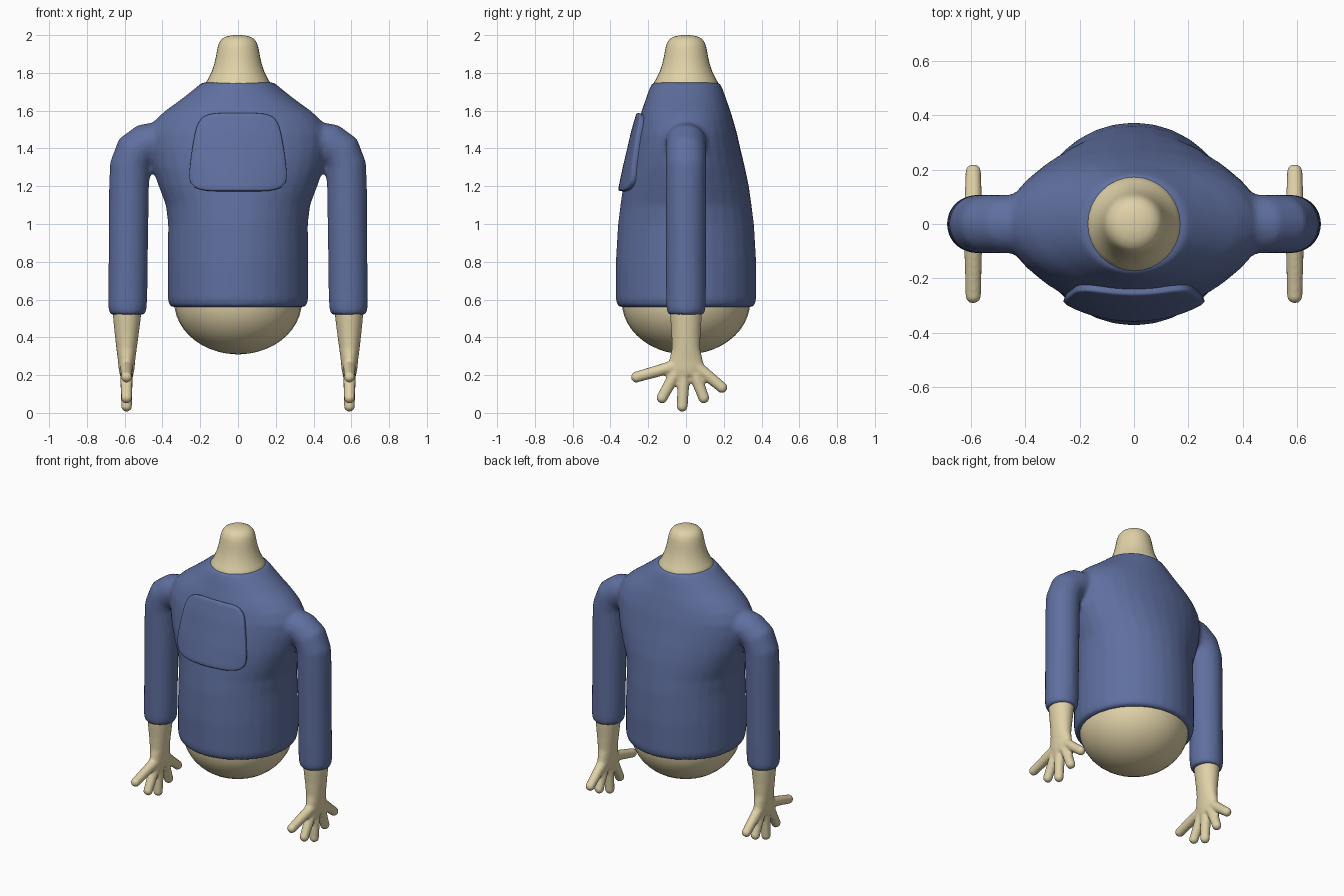
import bpy, bmesh, math
from mathutils import Vector, Matrix

cube = bpy.data.objects.get("Cube")
if cube:
    bpy.data.objects.remove(cube, do_unlink=True)


def material(name, colour):
    m = bpy.data.materials.new(name)
    m.use_nodes = True
    m.diffuse_color = colour
    bsdf = next(n for n in m.node_tree.nodes if n.type == 'BSDF_PRINCIPLED')
    bsdf.inputs["Base Color"].default_value = colour
    bsdf.inputs["Roughness"].default_value = 0.8
    return m


BLUE = material("sweater_blue", (0.115, 0.16, 0.35, 1))
SKIN = material("skin_cream", (0.74, 0.64, 0.39, 1))


def loft(bm, rings, side=1, n=32):
    """Closed tube through rings of (x, z, x radius, y radius, tilt in degrees)."""
    loops = []
    for x, z, ru, rv, tilt in rings:
        t = math.radians(tilt)
        loop = []
        for i in range(n):
            a = 2 * math.pi * i / n
            u = ru * math.cos(a)
            loop.append(bm.verts.new((side * (x + u * math.cos(t)),
                                      rv * math.sin(a), z + u * math.sin(t))))
        loops.append(loop)
    for a, b in zip(loops, loops[1:]):
        for i in range(n):
            j = (i + 1) % n
            bm.faces.new((a[i], a[j], b[j], b[i]))
    bm.faces.new(loops[0])
    bm.faces.new(loops[-1])


def finish(bm, name, mat):
    bmesh.ops.recalc_face_normals(bm, faces=bm.faces)
    me = bpy.data.meshes.new(name)
    bm.to_mesh(me)
    bm.free()
    me.materials.append(mat)
    ob = bpy.data.objects.new(name, me)
    bpy.context.collection.objects.link(ob)
    for o in bpy.context.selected_objects:
        o.select_set(False)
    ob.select_set(True)
    bpy.context.view_layer.objects.active = ob
    bpy.ops.object.shade_smooth_by_angle(angle=math.radians(50))
    return ob


def blend(ob, voxel, steps):
    """Fuse overlapping volumes into one soft surface."""
    r = ob.modifiers.new("fuse", 'REMESH')
    r.mode = 'VOXEL'
    r.voxel_size = voxel
    r.use_smooth_shade = True
    s = ob.modifiers.new("soften", 'SMOOTH')
    s.factor = 0.5
    s.iterations = steps


# Sweater body profile: height, half width, half depth
BODY = [(0.56, 0.36, 0.36), (0.60, 0.372, 0.372), (0.8, 0.372, 0.372),
        (1.0, 0.37, 0.36), (1.1, 0.382, 0.347), (1.2, 0.42, 0.333),
        (1.3, 0.455, 0.312), (1.4, 0.475, 0.288), (1.48, 0.475, 0.27),
        (1.55, 0.44, 0.25), (1.6, 0.385, 0.235), (1.65, 0.315, 0.217),
        (1.7, 0.25, 0.2), (1.75, 0.19, 0.178)]

# Sleeve path from inside the shoulder to the cuff
SLEEVE = [(0.36, 1.45, 0.10, 0.11, 72), (0.48, 1.43, 0.107, 0.107, 62),
          (0.545, 1.385, 0.108, 0.107, 38), (0.572, 1.31, 0.107, 0.107, 10),
          (0.577, 1.2, 0.106, 0.107, 0), (0.584, 0.6, 0.103, 0.105, 0),
          (0.585, 0.55, 0.102, 0.104, 0), (0.585, 0.52, 0.092, 0.096, 0)]

bm = bmesh.new()
loft(bm, [(0, z, rx, ry, 0) for z, rx, ry in BODY])
for side in (1, -1):
    loft(bm, SLEEVE, side)
blend(finish(bm, "sweater", BLUE), 0.015, 5)


def chest_y(x, z):
    """Front surface of the sweater body."""
    for (z0, a0, b0), (z1, a1, b1) in zip(BODY, BODY[1:]):
        if z0 <= z <= z1:
            t = (z - z0) / (z1 - z0)
            rx, ry = a0 + t * (a1 - a0), b0 + t * (b1 - b0)
            return -ry * math.sqrt(max(0, 1 - (x / rx) ** 2))


# Raised chest panel: rounded trapezoid that follows the chest
bm = bmesh.new()
N = 16
grid = []
for j in range(N + 1):
    row = []
    for i in range(N + 1):
        u, v = 2 * i / N - 1, 2 * j / N - 1
        x = u * (1 - 0.14 * v ** 8)
        h = v * (1 - 0.09 * u ** 6)
        z = 1.378 + 0.205 * h
        x *= 0.222 - 0.028 * h + 0.012 * (1 - h * h)
        row.append(bm.verts.new((x * 1.03, chest_y(x, z), z)))
    grid.append(row)
for j in range(N):
    for i in range(N):
        bm.faces.new((grid[j][i], grid[j][i + 1], grid[j + 1][i + 1], grid[j + 1][i]))
panel = finish(bm, "chest_panel", BLUE)
sol = panel.modifiers.new("thickness", 'SOLIDIFY')
sol.thickness = 0.045
sol.offset = 0
bev = panel.modifiers.new("rounded_rim", 'BEVEL')
bev.width = 0.009
bev.segments = 2
bev.limit_method = 'ANGLE'
bev.angle_limit = math.radians(50)

# Neck stump
NECK = [(1.68, 0.18), (1.745, 0.172), (1.77, 0.157), (1.81, 0.138), (1.85, 0.125),
        (1.89, 0.116), (1.93, 0.109), (1.96, 0.1), (1.98, 0.085), (1.993, 0.06),
        (1.999, 0.03), (2.0, 0.008)]
bm = bmesh.new()
loft(bm, [(0, z, r, r, 0) for z, r in NECK])
finish(bm, "neck", SKIN)

# Rounded underside of the torso
bm = bmesh.new()
arc = [math.radians(a) for a in range(2, 91, 8)]
loft(bm, [(0, 0.59 - 0.28 * math.cos(a), 0.338 * math.sin(a), 0.34 * math.sin(a), 0)
          for a in arc])
finish(bm, "belly", SKIN)

# Forearms and hands
FOREARM = [(0.587, 0.58, 0.08, 0.086, 0), (0.588, 0.5, 0.073, 0.083, 0),
           (0.589, 0.42, 0.064, 0.077, 0), (0.59, 0.34, 0.054, 0.075, 0),
           (0.59, 0.28, 0.046, 0.088, 0), (0.59, 0.235, 0.042, 0.1, 0),
           (0.59, 0.2, 0.036, 0.082, 0)]
# Fingers in the side plane: base and tip as (y, z)
FINGERS = [((-0.05, 0.25), (-0.262, 0.19)), ((-0.05, 0.22), (-0.127, 0.08)),
           ((-0.01, 0.22), (-0.02, 0.036)), ((0.04, 0.22), (0.094, 0.08)),
           ((0.05, 0.25), (0.19, 0.135))]
for side, label in ((1, "left"), (-1, "right")):
    bm = bmesh.new()
    loft(bm, FOREARM, side)
    for base, tip in FINGERS:
        p, q = Vector((side * 0.59, *base)), Vector((side * 0.59, *tip))
        d = q - p
        place = Matrix.Translation((p + q) / 2) @ d.to_track_quat('Z', 'Y').to_matrix().to_4x4()
        bmesh.ops.create_cone(bm, cap_ends=True, segments=16, radius1=0.034,
                              radius2=0.029, depth=d.length, matrix=place)
        bmesh.ops.create_uvsphere(bm, u_segments=16, v_segments=10, radius=0.03,
                                  matrix=Matrix.Translation(q))
    blend(finish(bm, "hand_" + label, SKIN), 0.009, 4)
